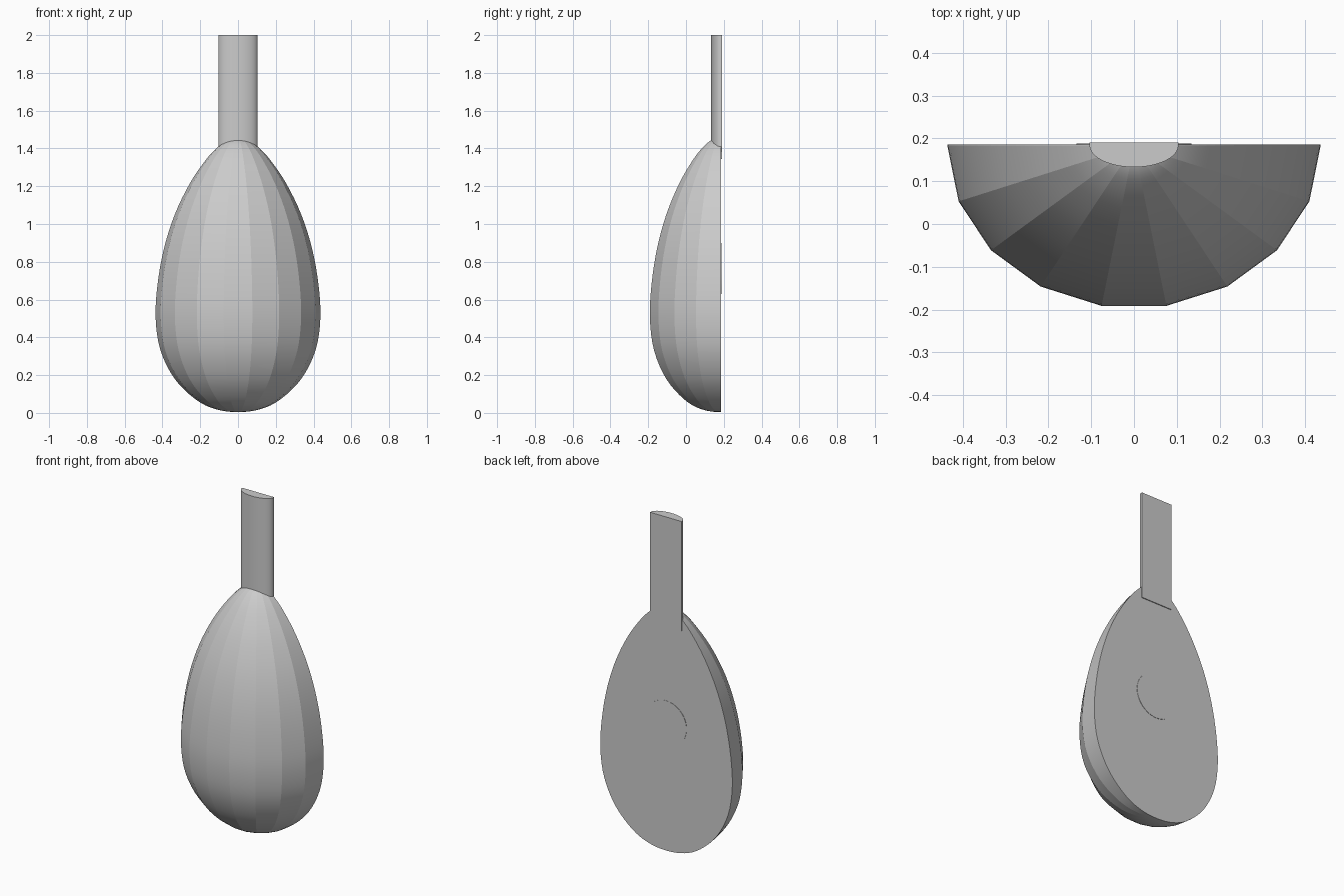
import bpy, bmesh, math

if "Cube" in bpy.data.objects:
    bpy.data.objects.remove(bpy.data.objects["Cube"])

FACE_Y = 0.183      # plane where the ribs meet the soundboard
HALF_W = 0.436
DEPTH = 0.374 / math.sin(math.radians(80))
RIBS = 9

# pear outline: (half width, height)
OUTLINE = [(0, .004), (.12, .02), (.225, .072), (.335, .18), (.41, .33), (.436, .5),
           (.426, .68), (.392, .87), (.335, 1.05), (.255, 1.215), (.17, 1.34),
           (.105, 1.41), (.055, 1.444), (0, 1.456)]


def smooth_path(pts, steps=4):
    out = []
    ext = [(-pts[1][0], pts[1][1])] + pts + [(-pts[-2][0], pts[-2][1])]
    for i in range(1, len(ext) - 2):
        p0, p1, p2, p3 = ext[i - 1:i + 3]
        for k in range(steps):
            t = k / steps
            out.append(tuple(
                0.5 * (2 * b + (c - a) * t + (2 * a - 5 * b + 4 * c - d) * t * t
                       + (3 * b - a - 3 * c + d) * t ** 3)
                for a, b, c, d in zip(p0, p1, p2, p3)))
    out.append(pts[-1])
    return out


def finish(bm, name, angle=None):
    bmesh.ops.recalc_face_normals(bm, faces=bm.faces)
    me = bpy.data.meshes.new(name)
    bm.to_mesh(me)
    bm.free()
    ob = bpy.data.objects.new(name, me)
    bpy.context.collection.objects.link(ob)
    if angle:
        bpy.ops.object.select_all(action='DESELECT')
        ob.select_set(True)
        bpy.context.view_layer.objects.active = ob
        bpy.ops.object.shade_smooth_by_angle(angle=math.radians(angle))
    return ob


def prism(name, pts, offset, angle=None):
    bm = bmesh.new()
    face = bm.faces.new([bm.verts.new(p) for p in pts])
    res = bmesh.ops.extrude_face_region(bm, geom=[face], use_keep_orig=True)
    moved = [g for g in res["geom"] if isinstance(g, bmesh.types.BMVert)]
    bmesh.ops.translate(bm, verts=moved, vec=offset)
    return finish(bm, name, angle)


path = smooth_path(OUTLINE)

# ribbed bowl: smooth along each rib, crisp seams between ribs
bm = bmesh.new()
bottom = bm.verts.new((0, FACE_Y, path[0][1]))
top = bm.verts.new((0, FACE_Y, path[-1][1]))
seams = []
for i in range(RIBS + 1):
    a = math.pi * i / RIBS
    seams.append([bottom] + [
        bm.verts.new((r * math.cos(a), FACE_Y - r / HALF_W * DEPTH * math.sin(a), z))
        for r, z in path[1:-1]] + [top])
for s, t in zip(seams, seams[1:]):
    for k in range(len(path) - 1):
        quad = list(dict.fromkeys((s[k], s[k + 1], t[k + 1], t[k])))
        bm.faces.new(quad).smooth = True
for s in seams:
    for k in range(len(s) - 1):
        bm.edges.get((s[k], s[k + 1])).smooth = False
bowl = finish(bm, "ribbed_bowl")
if bowl.data.polygons[len(path) * 4 + 20].normal.y > 0:
    bowl.data.flip_normals()

# flat soundboard closing the bowl
loop = [(r, FACE_Y, z) for r, z in path] + [(-r, FACE_Y, z) for r, z in path[-2:0:-1]]
prism("soundboard", loop, (0, 0.003, 0))

# round rose on the soundboard
circle = [(0.135 * math.cos(a), FACE_Y + 0.001, 0.765 + 0.135 * math.sin(a))
          for a in (2 * math.pi * i / 48 for i in range(48))]
prism("sound_rose", circle, (0, 0.004, 0), 30)

# neck with a flat face and a rounded underside
section = [(0.104, 0.191, 1.345)] + [
    (0.104 * math.cos(a), 0.184 - 0.051 * math.sin(a), 1.345)
    for a in (math.pi * i / 24 for i in range(25))] + [(-0.104, 0.191, 1.345)]
prism("neck", section, (0, 0, 0.655), 35)
